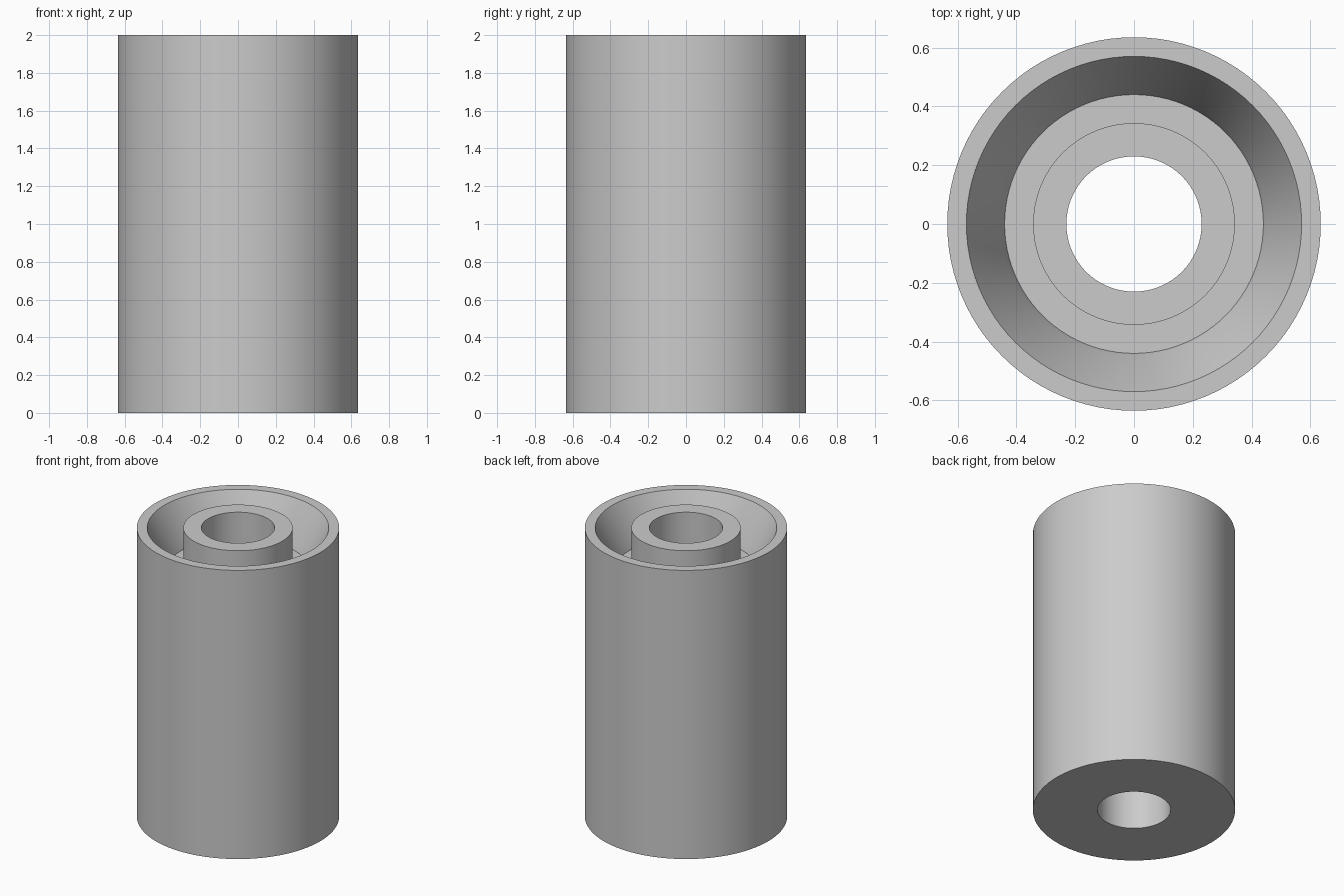
import bpy
import bmesh
import math

SEGMENTS = 96

cube = bpy.data.objects.get("Cube")
if cube:
    bpy.data.objects.remove(cube, do_unlink=True)

# Single plain grey
grey = bpy.data.materials.new("plain_grey")
grey.use_nodes = True
colour = (0.6, 0.6, 0.6, 1.0)
grey.diffuse_color = colour
grey.node_tree.nodes["Principled BSDF"].inputs["Base Color"].default_value = colour


def lathe(name, profile):
    """Revolve a closed (radius, height) profile around the z axis."""
    bm = bmesh.new()
    verts = [bm.verts.new((r, 0, z)) for r, z in profile]
    edges = [bm.edges.new((a, b)) for a, b in zip(verts, verts[1:] + verts[:1])]
    bmesh.ops.spin(bm, geom=verts + edges, cent=(0, 0, 0), axis=(0, 0, 1),
                   angle=math.tau, steps=SEGMENTS, use_duplicate=False)
    bmesh.ops.remove_doubles(bm, verts=bm.verts, dist=0.0001)
    bmesh.ops.recalc_face_normals(bm, faces=bm.faces)
    mesh = bpy.data.meshes.new(name)
    bm.to_mesh(mesh)
    bm.free()
    mesh.materials.append(grey)
    obj = bpy.data.objects.new(name, mesh)
    bpy.context.collection.objects.link(obj)
    bpy.ops.object.select_all(action="DESELECT")
    obj.select_set(True)
    bpy.context.view_layer.objects.active = obj
    bpy.ops.object.shade_smooth_by_angle(angle=math.radians(20))
    return obj


# Thick sleeve: outer wall, tapered recess, flat recess floor, central bored tube
lathe("bored_sleeve", [
    (0.635, 0), (0.635, 2),        # outer wall
    (0.57, 2), (0.45, 1.75),       # rim and tapered recess
    (0.44, 1.72), (0.343, 1.72),   # narrow step and recess floor
    (0.343, 2), (0.23, 2),         # central tube
    (0.23, 0),                     # through bore
])
